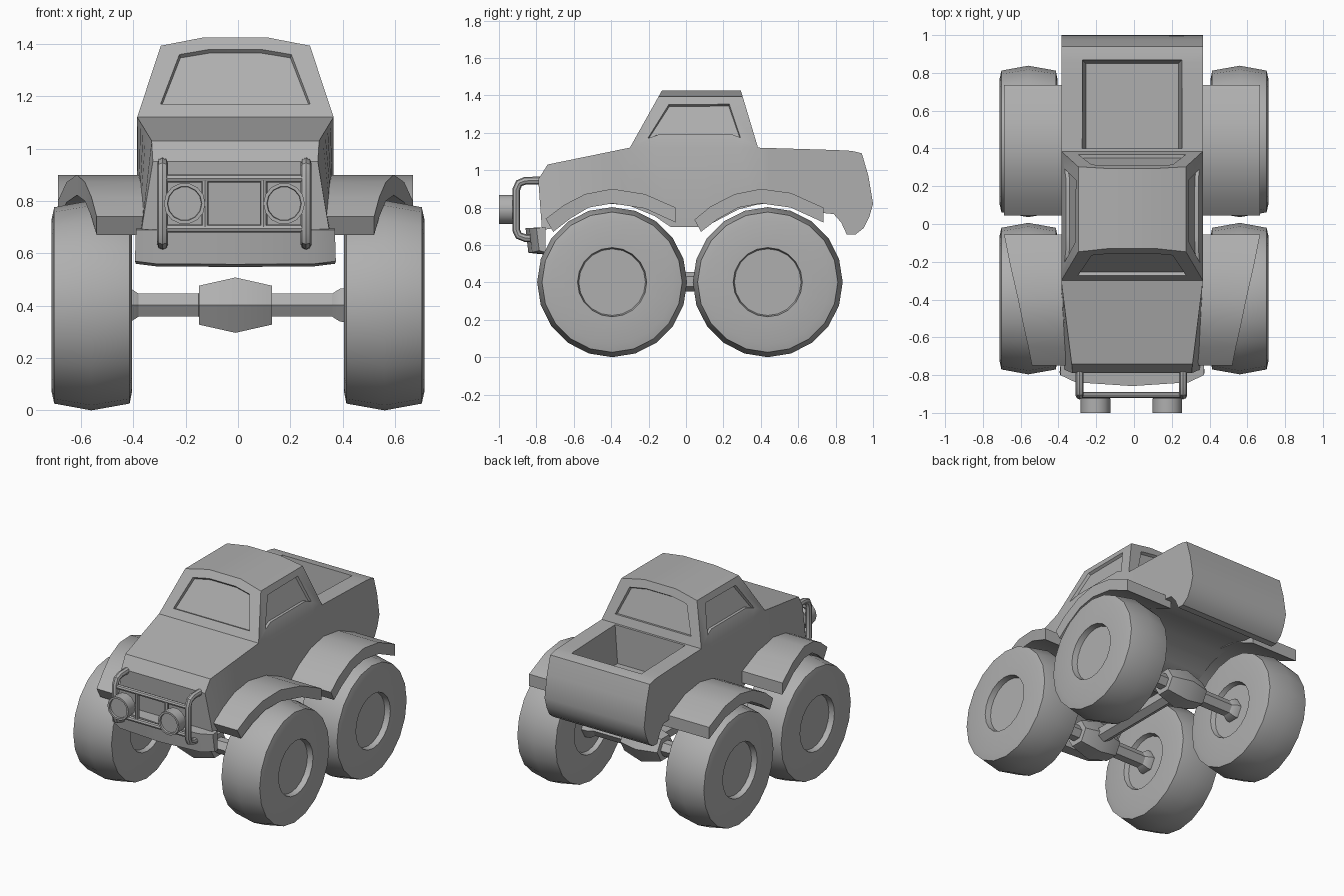
import bpy, bmesh
from math import sin, cos, pi, sqrt, radians
from mathutils import Vector

if "Cube" in bpy.data.objects:
    bpy.data.objects.remove(bpy.data.objects["Cube"])

CX = -0.01                      # bodywork centre line
AXLES = (-0.395, 0.437)         # front and rear axle y
WHEEL_Z = 0.401


def finish(bm, name):
    bmesh.ops.recalc_face_normals(bm, faces=bm.faces)
    me = bpy.data.meshes.new(name)
    bm.to_mesh(me)
    bm.free()
    ob = bpy.data.objects.new(name, me)
    bpy.context.collection.objects.link(ob)
    return ob


def loft(name, rings):
    """Skin a list of equal closed rings and cap both ends."""
    bm = bmesh.new()
    rows = [[bm.verts.new(p) for p in r] for r in rings]
    n = len(rows[0])
    for a, b in zip(rows, rows[1:]):
        for i in range(n):
            j = (i + 1) % n
            bm.faces.new((a[i], a[j], b[j], b[i]))
    bm.faces.new(rows[0])
    bm.faces.new(rows[-1])
    return finish(bm, name)


def lathe(name, profile, segs, loc, axis="X", phase=0.0):
    """Revolve (offset, radius) pairs about the x or y axis."""
    rings = []
    for a, r in profile:
        ring = []
        for i in range(segs):
            t = 2 * pi * i / segs + phase
            c, s = r * cos(t), r * sin(t)
            ring.append(Vector(loc) + Vector((a, c, s) if axis == "X" else (c, a, s)))
        rings.append(ring)
    return loft(name, rings)


def tube(name, pts, radius):
    cu = bpy.data.curves.new(name, "CURVE")
    cu.dimensions = "3D"
    cu.bevel_depth = radius
    cu.bevel_resolution = 2
    cu.use_fill_caps = True
    sp = cu.splines.new("POLY")
    sp.points.add(len(pts) - 1)
    for p, co in zip(sp.points, pts):
        p.co = (*co, 1)
    ob = bpy.data.objects.new(name, cu)
    bpy.context.collection.objects.link(ob)
    bpy.ops.object.select_all(action="DESELECT")
    ob.select_set(True)
    bpy.context.view_layer.objects.active = ob
    bpy.ops.object.convert(target="MESH")


# Lower body: slanted stations (top y, top z, bottom y, bottom z) with wheel arches
def belly(y):
    z = 0.695 if y < 0.5 else 0.77
    for ay in AXLES:
        d = 0.425 ** 2 - (y - ay) ** 2
        if d > 0:
            z = max(z, 0.395 + sqrt(d))
    return z


stations = [(-0.79, 0.95, -0.77, 0.68), (-0.74, 1.03, -0.70, 0.69)]
for y in (-0.64, -0.56, -0.48, -0.395, -0.3):
    stations.append((y, 1.03 + (y + 0.74) * 0.205, y, belly(y)))
for y in (-0.17, -0.08, 0.1, 0.2, 0.28, 0.385, 0.437, 0.52, 0.6, 0.67, 0.74):
    stations.append((y, 1.12 - max(0, y - 0.385) * 0.03, y, belly(y)))
stations += [(0.80, 1.107, 0.79, 0.765), (0.86, 1.105, 0.83, 0.72), (0.90, 1.10, 0.86, 0.655),
             (0.94, 1.09, 0.905, 0.655), (0.975, 0.97, 0.95, 0.69), (1.0, 0.82, 0.98, 0.75)]
rings = []
for ty, tz, by, bz in stations:
    k = min(1, max(0, (-0.30 - ty) / 0.48))
    wt, wb = 0.375 - 0.06 * k, 0.375 - 0.015 * k
    rings.append([(CX - wt, ty, tz), (CX + wt, ty, tz), (CX + wb, by, bz), (CX - wb, by, bz)])
body = loft("body", rings)

# Open load bed
cutter = loft("bed_cutter", [[(CX + sx * w, y, z) for sx, y in ((-1, 0.40), (1, 0.40), (1, ye), (-1, ye))]
                             for w, ye, z in ((0.245, 0.85, 0.86), (0.27, 0.875, 1.2))])
cutter.hide_render = True
mod = body.modifiers.new("bed", "BOOLEAN")
mod.operation = "DIFFERENCE"
mod.solver = "EXACT"
mod.object = cutter
bpy.context.view_layer.objects.active = body
body.select_set(True)
bpy.ops.object.modifier_apply(modifier="bed")
bpy.data.objects.remove(cutter)

# Cab grown out of the body, with crowned roof and recessed windows
bm = bmesh.new()
bm.from_mesh(body.data)
base = [v for v in bm.verts if v.co.z > 1.11 and -0.305 < v.co.y < 0.39 and abs(v.co.x - CX) > 0.3]
bmesh.ops.delete(bm, geom=[f for f in bm.faces if all(v in base for v in f.verts)], context="FACES_ONLY")
rows = [sorted((v for v in base if (v.co.x - CX) * s > 0), key=lambda v: v.co.y) for s in (-1, 1)]
roof_x = ((0.285, 1.393), (0.12, 1.425), (-0.12, 1.425), (-0.285, 1.393))
tf = [bm.verts.new((CX + x, -0.30 + (z - 1.12) * 0.56, z)) for x, z in roof_x]
tb = [bm.verts.new((CX + x, 0.385 - (z - 1.12) * 0.30, z)) for x, z in roof_x]
ends = [bm.faces.new([rows[0][i], rows[1][i]] + t) for i, t in ((0, tf), (-1, tb))]
sides = [bm.faces.new(rows[1] + [tb[0], tf[0]]), bm.faces.new(rows[0] + [tb[3], tf[3]])]
for i in range(3):
    bm.faces.new((tf[i], tf[i + 1], tb[i + 1], tb[i]))
bmesh.ops.recalc_face_normals(bm, faces=bm.faces)
bmesh.ops.inset_individual(bm, faces=ends + sides, thickness=0.053, depth=0)
for f in ends + sides:
    f.normal_update()
    up = (Vector((0, 0, 1)) - f.normal * f.normal.z).normalized()
    for v in f.verts:
        if f in ends:
            v.co.x = CX + (v.co.x - CX) * 0.86
        else:
            v.co.y = 0.04 + (v.co.y - 0.04) * 0.83
        if v.co.z < 1.2:
            v.co += up * 0.025
bmesh.ops.inset_individual(bm, faces=ends + sides, thickness=0.006, depth=-0.018)
bm.to_mesh(body.data)
bm.free()

# Fenders: (top y, top z, bottom y, bottom z, outer x)
front_fender = [(-0.75, 0.74, -0.71, 0.67, 0.53), (-0.65, 0.815, -0.62, 0.74, 0.55),
                (-0.54, 0.872, -0.52, 0.80, 0.575), (-0.395, 0.90, -0.395, 0.822, 0.605),
                (-0.22, 0.872, -0.22, 0.795, 0.645), (-0.055, 0.80, -0.055, 0.72, 0.678)]
rear_fender = [(0.045, 0.735, 0.08, 0.67, 0.678), (0.13, 0.805, 0.165, 0.735, 0.678),
               (0.26, 0.872, 0.28, 0.80, 0.678), (0.40, 0.90, 0.40, 0.822, 0.678),
               (0.56, 0.878, 0.56, 0.80, 0.678), (0.735, 0.80, 0.735, 0.72, 0.678)]
for s, side in ((-1, "left"), (1, "right")):
    for end, pts in (("front", front_fender), ("rear", rear_fender)):
        loft(f"{end}_fender_{side}",
             [[(CX + s * 0.33, ty, tz), (CX + s * xo, ty, tz), (CX + s * xo, by, bz), (CX + s * 0.33, by, bz)]
              for ty, tz, by, bz, xo in pts])

# Wheels, dished on both sides, with hexagonal axles and a shaft between them
tyre = [(-0.125, 0.175), (-0.155, 0.185), (-0.155, 0.33), (-0.146, 0.375), (0, 0.401),
        (0.142, 0.375), (0.152, 0.33), (0.152, 0.185), (0.115, 0.178)]
axle = [(-0.44, 0.075), (-0.40, 0.073), (-0.37, 0.051), (-0.14, 0.051), (-0.139, 0.086), (0, 0.122),
        (0.139, 0.086), (0.14, 0.051), (0.37, 0.051), (0.40, 0.073), (0.44, 0.075)]
for ay, end in zip(AXLES, ("front", "rear")):
    for s, side in ((-1, "left"), (1, "right")):
        lathe(f"{end}_wheel_{side}", [(s * a, r) for a, r in tyre], 20, (s * 0.56, ay, WHEEL_Z), phase=pi / 2)
    lathe(f"{end}_axle", axle, 6, (CX, ay, 0.402))
lathe("drive_shaft", [(AXLES[0], 0.052), (AXLES[1], 0.052)], 6, (CX, 0, 0.404), axis="Y", phase=pi / 2)

# Bumper, bowed forward in the middle
loft("front_bumper", [[(CX + x, yf, 0.69), (CX + x * 1.01, yf + 0.015, z0 + 0.01),
                       (CX + x, -0.75, z0), (CX + x, -0.75, 0.695)]
                      for x, yf, z0 in ((-0.38, -0.80, 0.56), (-0.30, -0.838, 0.55), (0, -0.858, 0.548),
                                        (0.30, -0.838, 0.55), (0.38, -0.80, 0.56))])

# Bull bar
BX = CX - 0.004
for s, side in ((-1, "left"), (1, "right")):
    x = BX + s * 0.274
    tube(f"bar_post_{side}", [(x, -0.76, 0.945), (x, -0.86, 0.943), (x, -0.893, 0.93), (x, -0.908, 0.895),
                              (x, -0.908, 0.68), (x, -0.895, 0.65), (x, -0.86, 0.637), (x, -0.78, 0.632)], 0.021)
    tube(f"bar_upright_{side}", [(BX + s * 0.112, -0.905, 0.69), (BX + s * 0.112, -0.905, 0.89)], 0.014)
    # Round lamp with a recessed lens
    lathe(f"lamp_{side}", [(0.012, 0.064), (0, 0.066), (0, 0.079), (0.075, 0.079), (0.09, 0.065)],
          14, (BX + s * 0.19, -1.0, 0.79), axis="Y")
for z, name in ((0.886, "bar_upper_rail"), (0.695, "bar_lower_rail")):
    tube(name, [(BX - 0.274, -0.905, z), (BX + 0.274, -0.905, z)], 0.016)

# One mid grey for everything
grey = bpy.data.materials.new("mid_grey")
grey.diffuse_color = (0.43, 0.43, 0.43, 1)
grey.use_nodes = True
grey.node_tree.nodes["Principled BSDF"].inputs["Base Color"].default_value = grey.diffuse_color
for ob in bpy.data.objects:
    ob.data.materials.clear()
    ob.data.materials.append(grey)

# Smooth rounded parts, keep creases sharp (the hood flows into the windshield)
bpy.ops.object.select_all(action="SELECT")
bpy.context.view_layer.objects.active = body
bpy.ops.object.shade_smooth_by_angle(angle=radians(30))
bpy.ops.object.select_all(action="DESELECT")
body.select_set(True)
bpy.ops.object.shade_smooth_by_angle(angle=radians(52))
